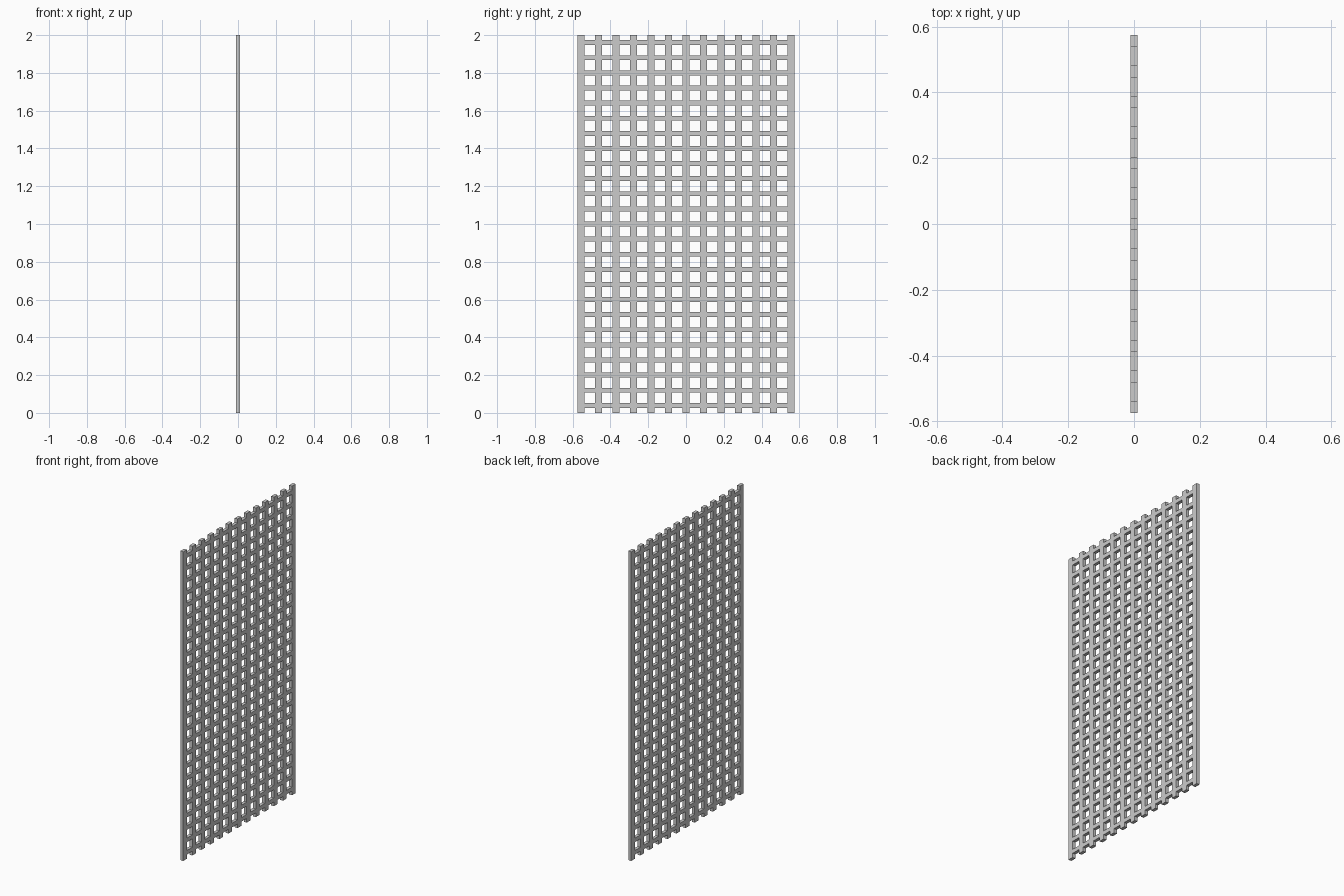
import bpy, bmesh

if "Cube" in bpy.data.objects:
    bpy.data.objects.remove(bpy.data.objects["Cube"])

# Lattice dimensions
POSTS, POST_W, WIDTH = 13, 0.037, 1.15
RAILS, RAIL_H, HEIGHT = 25, 0.026, 2.0
DEPTH = 0.021
post_pitch = (WIDTH - POST_W) / (POSTS - 1)
rail_pitch = HEIGHT / RAILS


def edges(centres, size):
    return [c + s * size / 2 for c in centres for s in (-1, 1)]


# Bar edges along y and z; even y spans are posts, odd z spans are rails
ys = edges([(i - (POSTS - 1) / 2) * post_pitch for i in range(POSTS)], POST_W)
zs = [0] + edges([(i + 0.5) * rail_pitch for i in range(RAILS)], RAIL_H) + [HEIGHT]

# Flat lattice face with open cells
bm = bmesh.new()
grid = [[bm.verts.new((-DEPTH / 2, y, z)) for z in zs] for y in ys]
for i in range(len(ys) - 1):
    for j in range(len(zs) - 1):
        if i % 2 == 0 or j % 2 == 1:
            bm.faces.new((grid[i][j], grid[i][j + 1], grid[i + 1][j + 1], grid[i + 1][j]))

# Extrude to full depth
result = bmesh.ops.extrude_face_region(bm, geom=bm.faces[:], use_keep_orig=True)
moved = [g for g in result["geom"] if isinstance(g, bmesh.types.BMVert)]
bmesh.ops.translate(bm, verts=moved, vec=(DEPTH, 0, 0))
bmesh.ops.recalc_face_normals(bm, faces=bm.faces[:])

mesh = bpy.data.meshes.new("lattice_panel")
bm.to_mesh(mesh)
bm.free()
panel = bpy.data.objects.new("lattice_panel", mesh)
bpy.context.collection.objects.link(panel)
